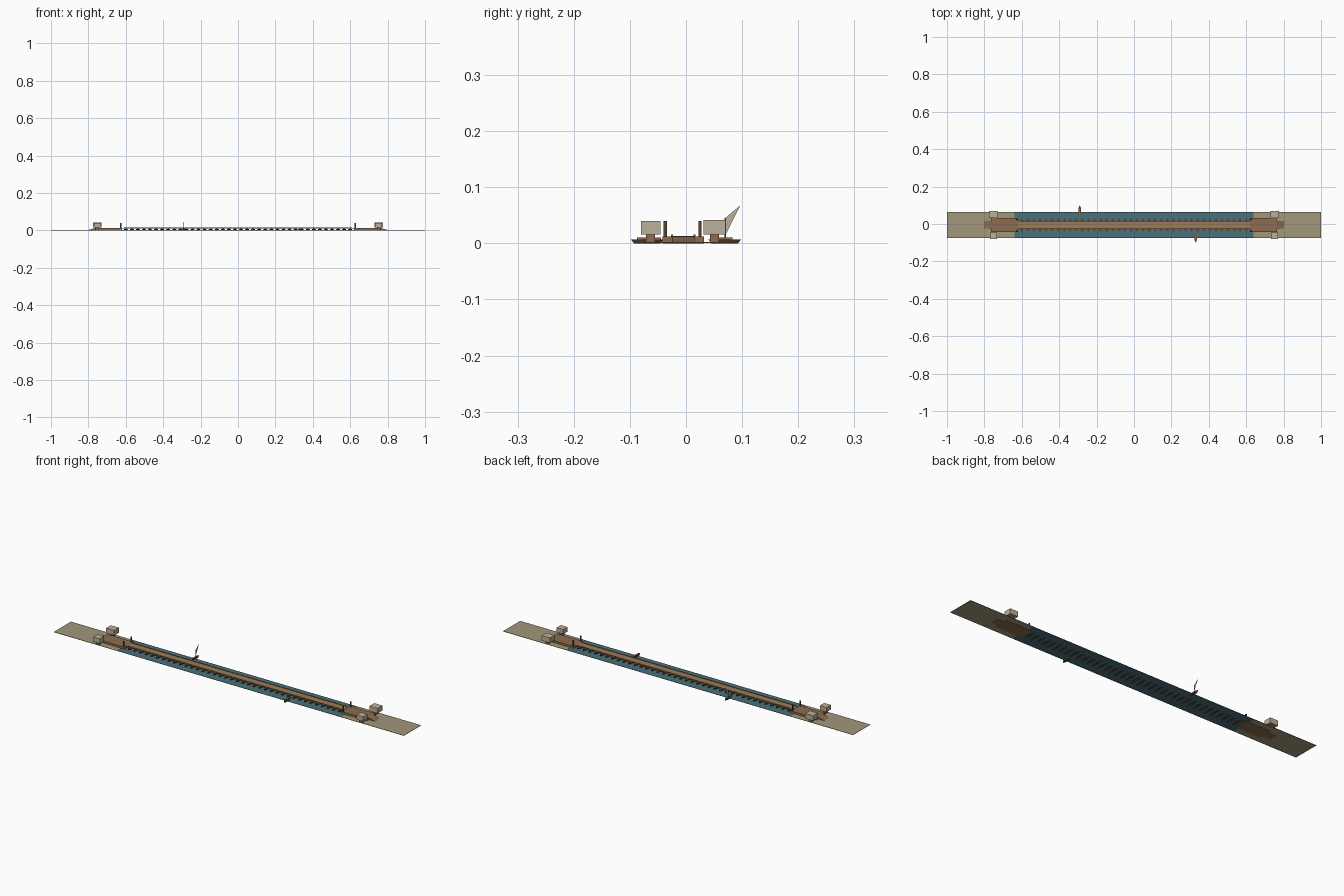
import bpy, math

if "Cube" in bpy.data.objects:
    bpy.data.objects.remove(bpy.data.objects["Cube"])

CY = -0.005  # centre line of the crossing


def mat(name, c):
    m = bpy.data.materials.new(name)
    m.diffuse_color = (*c, 1)
    m.use_nodes = True
    m.node_tree.nodes["Principled BSDF"].inputs["Base Color"].default_value = m.diffuse_color
    return m


SAND = mat("sand", (0.36, 0.31, 0.2))
WATER = mat("water", (0.07, 0.16, 0.19))
WOOD = mat("wood", (0.27, 0.15, 0.075))
DARK = mat("dark_wood", (0.1, 0.055, 0.03))
PLANK = mat("planks", (0.33, 0.2, 0.1))
CLOTH = mat("cloth", (0.5, 0.44, 0.33))


def mesh(name, verts, faces, m):
    me = bpy.data.meshes.new(name)
    me.from_pydata(verts, [], faces)
    me.materials.append(m)
    o = bpy.data.objects.new(name, me)
    bpy.context.collection.objects.link(o)
    return o


def box(name, x0, x1, y0, y1, z0, z1, m):
    v = [(x, y, z) for z in (z0, z1) for x, y in ((x0, y0), (x1, y0), (x1, y1), (x0, y1))]
    f = [(3, 2, 1, 0), (4, 5, 6, 7)] + [(i, (i + 1) % 4, (i + 1) % 4 + 4, i + 4) for i in range(4)]
    return mesh(name, v, f, m)


def boat(name, x, y0, y1, w, z0, z1, m):
    # pointed hull, narrower at the keel
    c, h = (y0 + y1) / 2, (y1 - y0) / 2
    shape = [(0, -1), (0.75, -0.6), (1, 0), (0.75, 0.6), (0, 1), (-0.75, 0.6), (-1, 0), (-0.75, -0.6)]
    v = [(x + a * w * s, c + b * h * t, z) for z, s, t in ((z0, 0.6, 0.82), (z1, 1, 1)) for a, b in shape]
    f = [tuple(range(7, -1, -1)), tuple(range(8, 16))]
    f += [(i, (i + 1) % 8, (i + 1) % 8 + 8, i + 8) for i in range(8)]
    return mesh(name, v, f, m)


# river and banks
box("water", -0.64, 0.64, CY - 0.07, CY + 0.07, 0.001, 0.002, WATER)
for s, side in ((-1, "left"), (1, "right")):
    a, b = sorted((s * 0.64, s * 1.0))
    box(side + "_bank", a, b, CY - 0.07, CY + 0.07, 0.001, 0.0025, SAND)

    # abutment with sloping approach ramp
    a, b = sorted((s * 0.62, s * 0.765))
    box(side + "_abutment", a, b, CY - 0.037, CY + 0.037, 0, 0.0125, WOOD)
    p = [(s * x, CY + y, z) for y in (-0.02, 0.02) for x, z in ((0.765, 0), (0.81, 0), (0.765, 0.0125))]
    mesh(side + "_ramp", p, [(0, 1, 2), (5, 4, 3), (0, 3, 4, 1), (1, 4, 5, 2), (2, 5, 3, 0)], WOOD)

    # anchor posts and guard houses
    for t, end in ((-1, "front"), (1, "back")):
        y = CY - 0.001 + t * 0.031
        box(f"{side}_{end}_post", s * 0.627 - 0.003, s * 0.627 + 0.003, y - 0.003, y + 0.003, 0.002, 0.04, DARK)
        y, hy, hx, top = (-0.063, 0.0175, 0.019, 0.04) if t < 0 else (0.0505, 0.0195, 0.023, 0.042)
        x = s * 0.752
        box(f"{side}_{end}_house", x - hx, x + hx, y - hy, y + hy, 0.016, top, CLOTH)
        box(f"{side}_{end}_house_base", x - 0.009, x + 0.009, y - 0.008, y + 0.008, 0.002, 0.016, WOOD)

# pontoon boats carrying the deck
N = 38
for i in range(N):
    x = -0.6 + 1.2 * i / (N - 1)
    boat("pontoon_boat", x, CY - 0.037, CY + 0.037, 0.011, 0, 0.007, DARK)
    box("trestle", x - 0.005, x + 0.005, CY - 0.019, CY + 0.019, 0.007, 0.0105, DARK)
box("deck", -0.62, 0.62, CY - 0.0215, CY + 0.0215, 0.0105, 0.0135, PLANK)
for s in (-1, 1):
    y = CY + s * 0.02
    box("deck_kerb", -0.61, 0.61, y - 0.0015, y + 0.0015, 0.0135, 0.016, WOOD)

# small boats beside the bridge
boat("sail_boat", -0.29, 0.04, 0.098, 0.008, 0, 0.007, DARK)
box("sail_boat_bench", -0.294, -0.286, 0.045, 0.083, 0.007, 0.01, WOOD)
box("mast", -0.291, -0.289, 0.069, 0.071, 0.007, 0.045, DARK)
mesh("sail", [(-0.29, 0.07, 0.014), (-0.29, 0.07, 0.045), (-0.29, 0.097, 0.068)], [(0, 1, 2)], CLOTH)
boat("cargo_boat", 0.33, -0.098, -0.04, 0.008, 0, 0.007, DARK)
box("cargo_boat_bench", 0.326, 0.334, -0.087, -0.045, 0.007, 0.01, WOOD)
